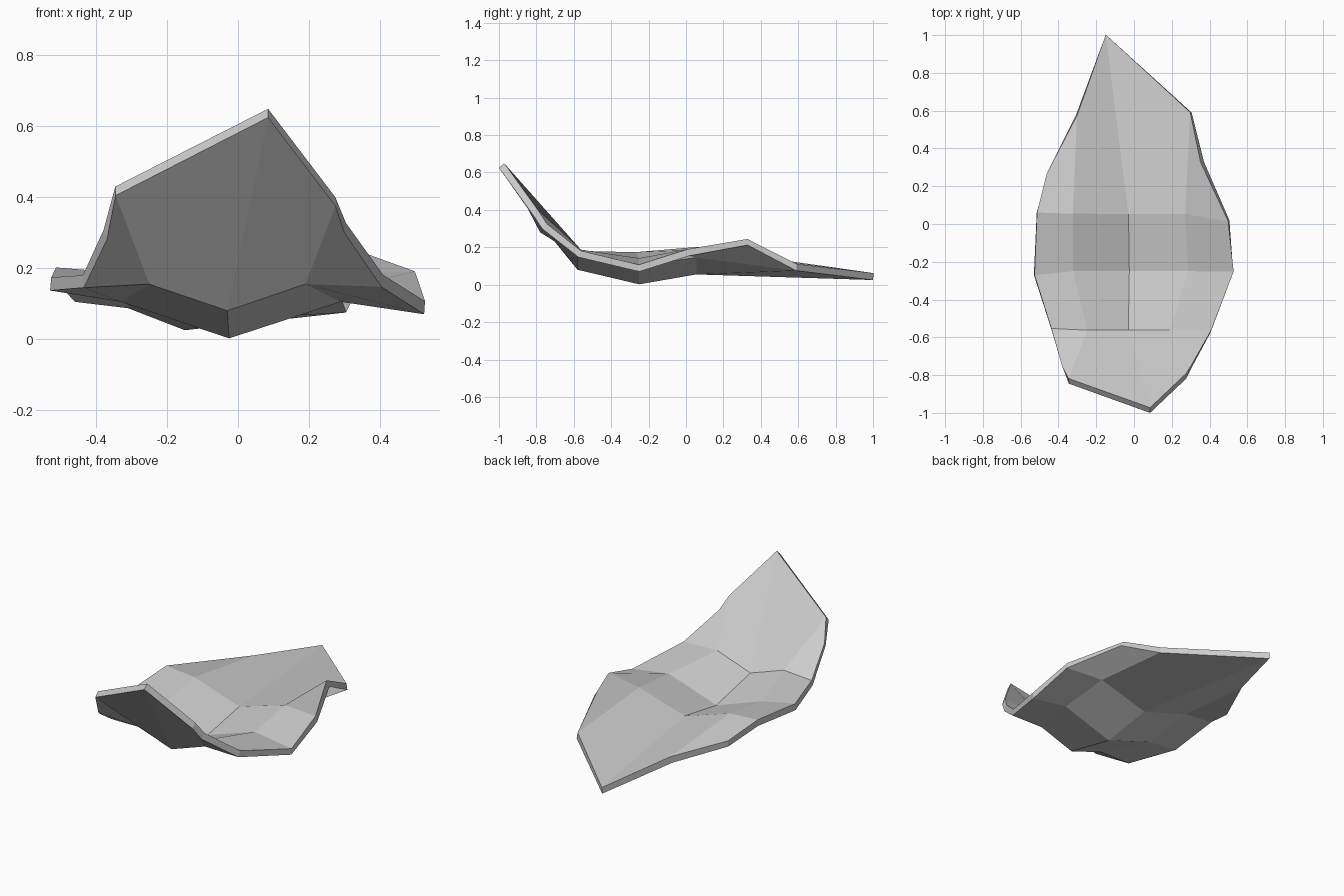
import bpy
import bmesh

# Remove the default cube if present
default_cube = bpy.data.objects.get("Cube")
if default_cube:
    bpy.data.objects.remove(default_cube, do_unlink=True)


def make_material(name, color):
    material = bpy.data.materials.new(name)
    material.diffuse_color = color
    material.use_nodes = True
    shader = material.node_tree.nodes["Principled BSDF"]
    shader.inputs["Base Color"].default_value = color
    return material


# Underside cross-sections, from the raised front tip to the flat back tip;
# each runs from the right edge over the middle rib to the left edge
front_end = [(-.37, -.78, .28), (-.345, -.845, .405), (.085, -1, .625),
             (.275, -.82, .375), (.3, -.77, .3)]
front_bend = [(-.435, -.565, .145), (-.25, -.58, .155), (-.03, -.58, .08),
              (.19, -.58, .155), (.405, -.575, .147)]
belly = [(-.53, -.27, .137), (-.33, -.25, .105), (-.025, -.25, .002),
         (.29, -.25, .105), (.525, -.25, .07)]
rear_bend = [(-.515, .06, .165), (-.33, .055, .15), (-.03, .055, .055),
             (.28, .055, .145), (.505, .02, .155)]
back_end = [(-.46, .26, .105), (-.31, .57, .087), (-.15, 1, .025),
            (.305, .59, .075), (.37, .33, .212)]
sections = [front_end, front_bend, belly, rear_bend, back_end]


def make_sheet(name, rows, thickness, material):
    """Bridge the cross-sections with quads and thicken them upward."""
    bm = bmesh.new()
    grid = [[bm.verts.new(point) for point in row] for row in rows]
    for near, far in zip(grid, grid[1:]):
        for i in range(len(near) - 1):
            bm.faces.new((near[i], near[i + 1], far[i + 1], far[i]))
    mesh = bpy.data.meshes.new(name)
    bm.to_mesh(mesh)
    bm.free()
    mesh.materials.append(material)
    sheet = bpy.data.objects.new(name, mesh)
    bpy.context.collection.objects.link(sheet)
    solid = sheet.modifiers.new("thickness", "SOLIDIFY")
    solid.thickness = thickness
    solid.offset = 1
    return sheet


# Curved faceted leaf
grey = make_material("light grey", (.6, .6, .6, 1))
make_sheet("curved_leaf", sections, .037, grey)
